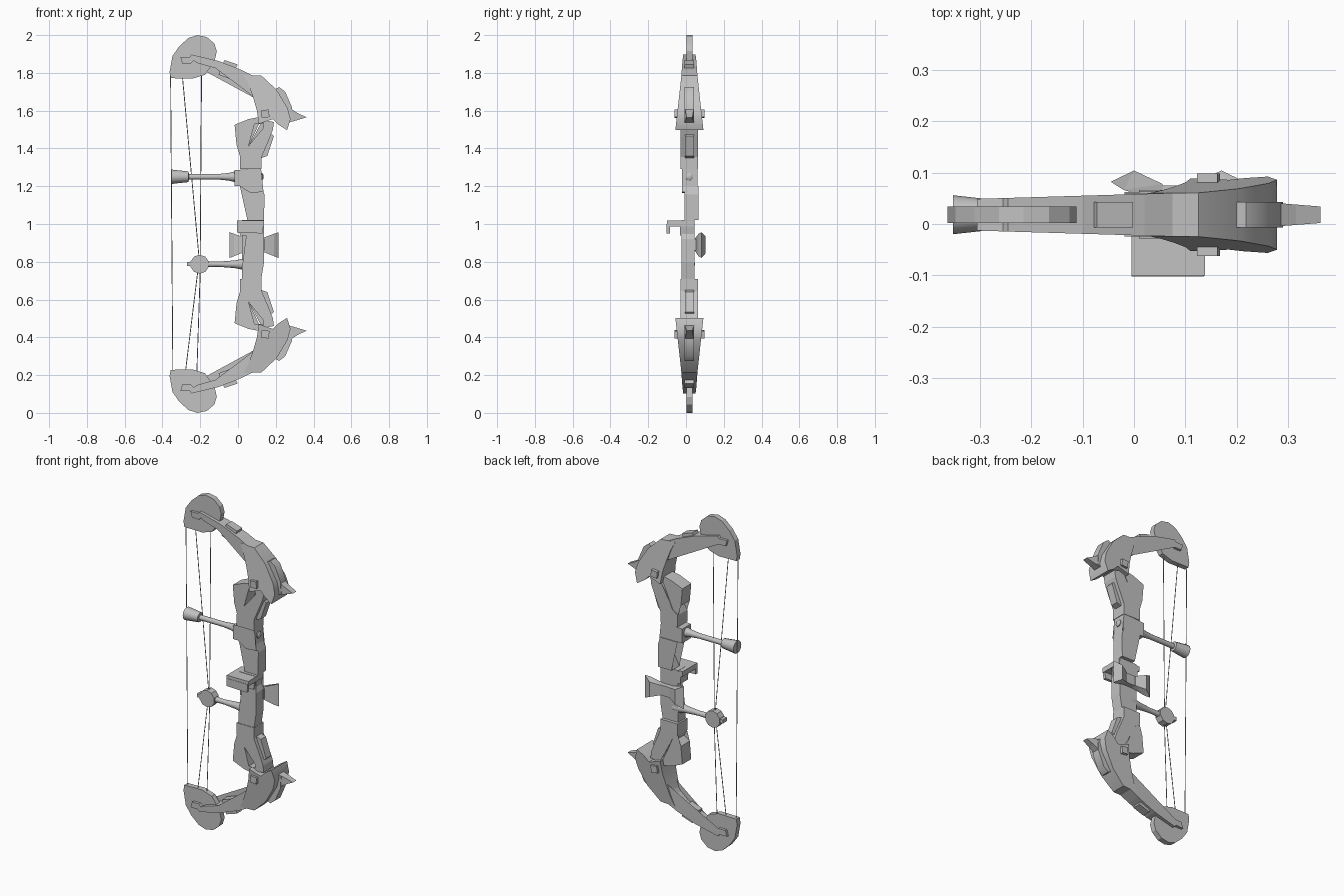
import bpy, bmesh, math
from mathutils import Vector

if "Cube" in bpy.data.objects:
    bpy.data.objects.remove(bpy.data.objects["Cube"])

YC = 0.018  # depth centre of the bow


def material(name, v):
    m = bpy.data.materials.new(name)
    m.diffuse_color = (v, v, v, 1)
    m.use_nodes = True
    m.node_tree.nodes["Principled BSDF"].inputs["Base Color"].default_value = m.diffuse_color
    return m


GREY = material("bow grey", 0.54)


def finish(name, bm, smooth=False):
    bmesh.ops.recalc_face_normals(bm, faces=bm.faces)
    me = bpy.data.meshes.new(name)
    bm.to_mesh(me)
    bm.free()
    me.materials.append(GREY)
    ob = bpy.data.objects.new(name, me)
    bpy.context.collection.objects.link(ob)
    if smooth:
        bpy.context.view_layer.objects.active = ob
        ob.select_set(True)
        bpy.ops.object.shade_smooth_by_angle(angle=math.radians(40))
        ob.select_set(False)
    return ob


def skin(name, a, b, smooth=False):
    """Solid between two matching point loops."""
    bm = bmesh.new()
    a = [bm.verts.new(p) for p in a]
    b = [bm.verts.new(p) for p in b]
    bm.faces.new(a)
    bm.faces.new(b[::-1])
    for i in range(len(a)):
        j = (i + 1) % len(a)
        bm.faces.new((a[i], b[i], b[j], a[j]))
    bmesh.ops.triangulate(bm, faces=[f for f in bm.faces if len(f.verts) > 4])
    return finish(name, bm, smooth)


def prism(name, pts, y0=None, y1=None, half=None, flip=False, smooth=False):
    """Extrude an x-z outline through y; half is a width or a function of x, z."""
    a, b = [], []
    for x, z in pts:
        h = half(x, z) if callable(half) else half
        lo, hi = (y0, y1) if half is None else (YC - h, YC + h)
        zz = 2 - z if flip else z
        a.append((x, lo, zz))
        b.append((x, hi, zz))
    return skin(name, a, b, smooth)


def flare(name, pts):
    """Extrude an x-y outline through z with its own bottom and top at each point."""
    skin(name, [(x, y, lo) for x, y, lo, hi in pts], [(x, y, hi) for x, y, lo, hi in pts])


def lathe_x(name, rings, z, y=YC, n=12):
    """Turned part along x from (x, radius) rings."""
    bm = bmesh.new()
    loops = [[bm.verts.new((x, y + r * math.cos(2 * math.pi * i / n),
                            z + r * math.sin(2 * math.pi * i / n))) for i in range(n)]
             for x, r in rings]
    for a, b in zip(loops, loops[1:]):
        for i in range(n):
            j = (i + 1) % n
            bm.faces.new((a[i], a[j], b[j], b[i]))
    bm.faces.new(loops[0])
    bm.faces.new(loops[-1])
    finish(name, bm, smooth=True)


def string(name, a, b, r=0.0022):
    a, b = Vector(a), Vector(b)
    bm = bmesh.new()
    bmesh.ops.create_cone(bm, cap_ends=True, segments=6, radius1=r, radius2=r, depth=(b - a).length)
    bm.transform((b - a).to_track_quat('Z', 'Y').to_matrix().to_4x4())
    bmesh.ops.translate(bm, verts=bm.verts, vec=(a + b) / 2)
    finish(name, bm, smooth=True)


# Outlines of the upper half (x, z), mirrored for the lower half
CAM = [(-.362, 1.805), (-.347, 1.89), (-.31, 1.942), (-.262, 1.985), (-.215, 2.0), (-.165, 1.99),
       (-.125, 1.955), (-.112, 1.915), (-.125, 1.86), (-.175, 1.79), (-.24, 1.77), (-.357, 1.772)]
LIMB = [(-.305, 1.885), (-.295, 1.85), (-.25, 1.85), (-.235, 1.865), (-.215, 1.852), (-.12, 1.825),
        (0, 1.775), (.05, 1.735), (.1, 1.66), (.16, 1.72), (.1, 1.775), (.02, 1.815),
        (-.1, 1.862), (-.245, 1.897), (-.255, 1.885)]
ARMOUR = [(.03, 1.79), (.125, 1.785), (.205, 1.71), (.262, 1.615), (.278, 1.555), (.26, 1.497),
          (.215, 1.525), (.185, 1.555), (.11, 1.53), (.1, 1.6), (.08, 1.67), (.055, 1.74)]
ARM_L = [(-.018, 1.525), (.055, 1.555), (.13, 1.57), (.13, 1.53), (.088, 1.53), (.055, 1.41),
         (.06, 1.36), (.01, 1.36), (.03, 1.395), (-.008, 1.42)]
ARM_R = [(.13, 1.55), (.19, 1.54), (.185, 1.5), (.17, 1.46), (.125, 1.355), (.125, 1.29),
         (.01, 1.29), (.01, 1.36), (.045, 1.385), (.06, 1.42), (.135, 1.51)]
STRUT_PLATE = [(.138, 1.455), (.18, 1.475), (.19, 1.465), (.155, 1.36), (.125, 1.35)]
FIN_BASE = [(.19, 1.71), (.218, 1.725), (.25, 1.7), (.285, 1.62), (.29, 1.545), (.25, 1.53), (.24, 1.6)]
SPIKE = [(.265, 1.62), (.315, 1.588), (.362, 1.565), (.315, 1.55), (.262, 1.535)]
CLIP = [(-.103, 1.79), (-.035, 1.765), (-.002, 1.845), (-.072, 1.868)]
BOLT = [(.122, 1.602), (.162, 1.606), (.167, 1.566), (.126, 1.562)]

limb_half = lambda x, z: 0.04 + 0.03 * x
armour_half = lambda x, z: 0.042 + 0.11 * (1.79 - z)
spike_half = lambda x, z: 0.024 - 0.08 * (x - 0.262)

for side, flip in (("upper", False), ("lower", True)):
    prism(side + "_cam_wheel", CAM, half=0.016, flip=flip)
    prism(side + "_limb", LIMB, half=limb_half, flip=flip)
    prism(side + "_limb_armour", ARMOUR, half=armour_half, flip=flip, smooth=True)
    prism(side + "_riser_rear_strut", ARM_L, half=0.042, flip=flip)
    prism(side + "_riser_front_strut", ARM_R, half=0.046, flip=flip)
    prism(side + "_strut_plate", STRUT_PLATE, half=0.024, flip=flip)
    prism(side + "_fin_base", FIN_BASE, half=0.025, flip=flip, smooth=True)
    prism(side + "_fin_spike", SPIKE, half=spike_half, flip=flip)
    prism(side + "_limb_clip", CLIP, half=0.025, flip=flip)
    prism(side + "_armour_bolt", BOLT, half=0.08, flip=flip)

# Riser centre, with the sight window set back, and grip
prism("riser_block", [(-.018, 1.285), (.122, 1.295), (.125, 1.2), (.135, 1.17), (.065, 1.165),
                      (.01, 1.2), (-.018, 1.2)], -0.02, 0.062)
prism("sight_window", [(.01, 1.2), (.125, 1.2), (.14, 1.155), (.138, 1.02), (.05, 1.02),
                       (.085, 1.09), (.065, 1.16)], -0.008, 0.066)
prism("grip", [(.02, 1.02), (.138, 1.02), (.125, .95), (.138, .92), (.138, .8), (.122, .7), (.02, .7),
               (.02, .76), (.055, .85), (.045, .95)], -0.025, 0.045)

# Arrow shelf with a turned-down lip
prism("arrow_shelf", [(-.005, .988), (.138, .988), (.138, 1.018), (-.005, 1.018)], -0.1, 0.04)
prism("arrow_shelf_lip", [(-.005, .955), (.13, .95), (.136, 1.0), (-.005, 1.0)], -0.102, -0.085)
prism("arrow_shelf_block", [(.01, .94), (.125, .94), (.135, 1.0), (.005, 1.0)], -0.032, 0.04)

# Flared guards behind the grip, mirrored about the grip centre
for name, s in (("rear_guard", -1), ("front_guard", 1)):
    flare(name, [(.085 + s * dx, y, lo, hi) for dx, y, lo, hi in (
        (.03, .045, .86, .92), (.03, .078, .86, .92), (.085, .104, .845, .935),
        (.13, .082, .82, .957), (.105, .066, .83, .948))])
prism("guard_bridge", [(.04, .92), (.14, .92), (.14, .86), (.04, .86)], 0.04, 0.075)

# Stabiliser rod
lathe_x("stabiliser", [(-.352, .038), (-.335, .036), (-.262, .028), (-.26, .015), (-.1, .015),
                       (-.05, .02), (-.018, .028), (.0, .028)], 1.25)
lathe_x("stabiliser_cap", [(.1, .02), (.128, .02), (.135, .01)], 1.25)

# String guide rod with round hub
lathe_x("guide_rod", [(-.17, .016), (-.1, .014), (-.02, .02), (.03, .03), (.06, .03)], .787)
lathe_x("guide_cap", [(.1, .02), (.128, .02), (.135, .01)], .787)
prism("guide_hub", [(-.203 + .05 * math.cos(math.pi * (i + .5) / 5),
                     .787 + .05 * math.sin(math.pi * (i + .5) / 5)) for i in range(10)], half=0.022)
prism("guide_stub", [(-.27, .778), (-.24, .778), (-.24, .8), (-.27, .8)], half=0.02)

# Strings
string("main_string", (-.357, YC, 1.79), (-.345, YC, .22))
string("upper_cable_rear", (-.295, YC, 1.79), (-.207, YC, .83))
string("upper_cable_front", (-.193, YC, 1.8), (-.2, YC, .83))
string("lower_cable_rear", (-.213, YC, .75), (-.278, YC, .22))
string("lower_cable_front", (-.2, YC, .75), (-.218, YC, .21))
